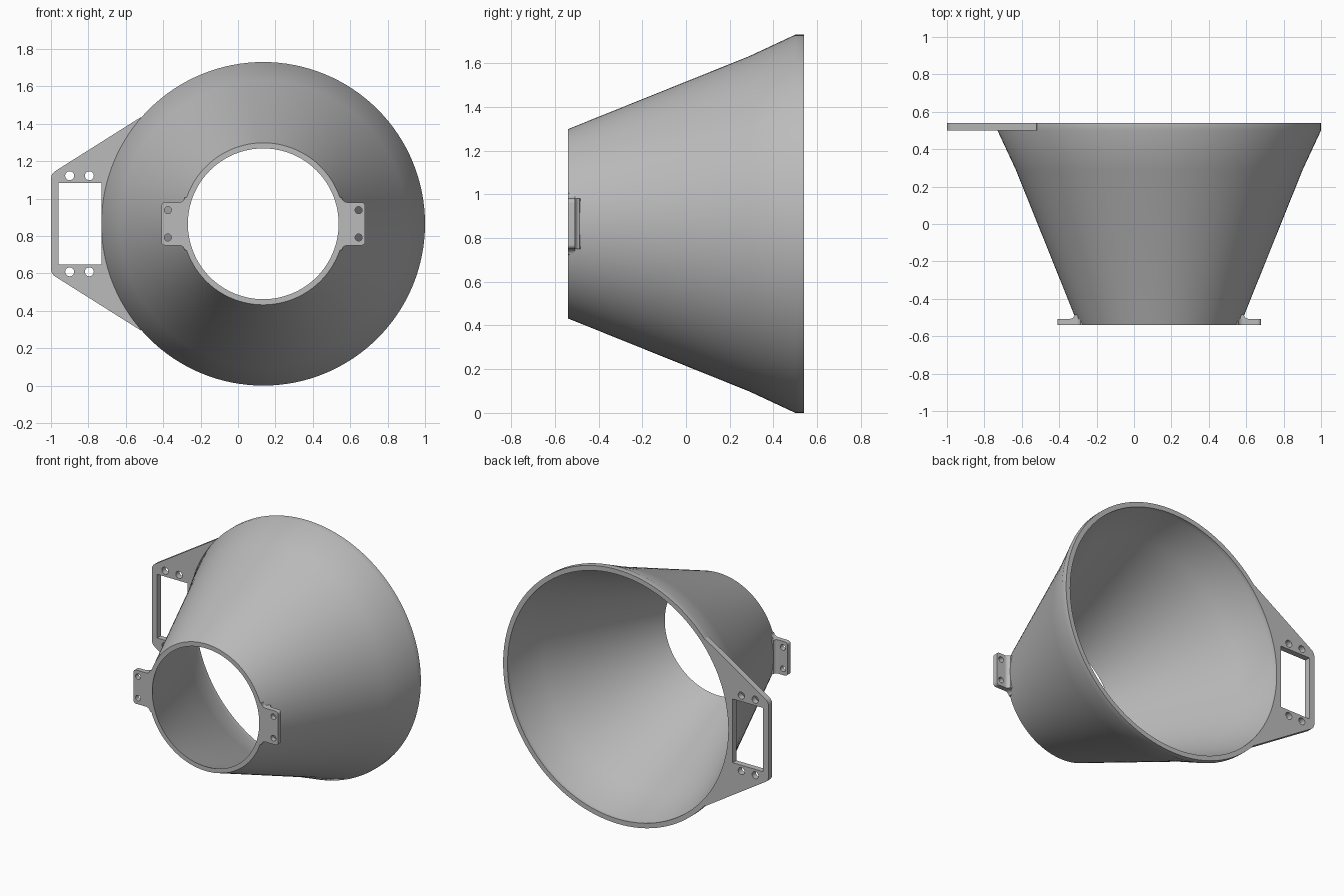
import bpy, bmesh
from math import sin, cos, pi, radians, asin
from mathutils import Matrix, Vector

cube = bpy.data.objects.get("Cube")
if cube:
    bpy.data.objects.remove(cube)

CX, CZ = 0.135, 0.865          # funnel axis
Y0, Y1 = -0.54, 0.54           # front and back ends

grey = bpy.data.materials.new("plain grey")
grey.use_nodes = True
grey.diffuse_color = (0.5, 0.5, 0.5, 1)
grey.node_tree.nodes["Principled BSDF"].inputs["Base Color"].default_value = (0.5, 0.5, 0.5, 1)


def activate(ob):
    bpy.ops.object.select_all(action='DESELECT')
    ob.select_set(True)
    bpy.context.view_layer.objects.active = ob


def finish(ob):
    ob.data.materials.clear()
    ob.data.materials.append(grey)
    activate(ob)
    bpy.ops.object.shade_smooth_by_angle(angle=radians(30))


def arc(x, z, r, a0, a1, n):
    """Points on an arc, angles in degrees."""
    return [(x + r * cos(radians(a0 + (a1 - a0) * i / n)),
             z + r * sin(radians(a0 + (a1 - a0) * i / n))) for i in range(n + 1)]


def hole(x, z, r):
    return arc(x, z, r, 0, 345, 23)


def plate(name, loops, y_front, y_back):
    """Flat plate from an outline and its cutouts, lying across the funnel axis."""
    cu = bpy.data.curves.new(name, 'CURVE')
    cu.dimensions = '2D'
    cu.fill_mode = 'BOTH'
    cu.extrude = (y_back - y_front) / 2
    for loop in loops:
        sp = cu.splines.new('POLY')
        sp.points.add(len(loop) - 1)
        for p, (x, z) in zip(sp.points, loop):
            p.co = (x, z, 0, 1)
        sp.use_cyclic_u = True
    ob = bpy.data.objects.new(name, cu)
    bpy.context.collection.objects.link(ob)
    activate(ob)
    bpy.ops.object.convert(target='MESH')
    ob = bpy.context.object
    ob.data.transform(Matrix.Translation((CX, (y_front + y_back) / 2, CZ))
                      @ Matrix.Rotation(pi / 2, 4, 'X'))
    finish(ob)
    return ob


# Funnel: wall section spun around the axis
section = [(0.433, Y0), (0.767, 0.29), (0.865, 0.50), (0.865, Y1),
           (0.832, Y1), (0.832, 0.51), (0.737, 0.29), (0.403, Y0)]
bm = bmesh.new()
vs = [bm.verts.new((CX + r, y, CZ)) for r, y in section]
es = [bm.edges.new((vs[i], vs[i - 1])) for i in range(len(vs))]
bmesh.ops.spin(bm, geom=vs + es, cent=(CX, 0, CZ), axis=(0, 1, 0),
               angle=2 * pi, steps=128)
bmesh.ops.remove_doubles(bm, verts=bm.verts, dist=1e-4)
bmesh.ops.recalc_face_normals(bm, faces=bm.faces)
me = bpy.data.meshes.new("funnel")
bm.to_mesh(me)
bm.free()
funnel = bpy.data.objects.new("funnel", me)
bpy.context.collection.objects.link(funnel)
finish(funnel)

# Side bracket: tapered plate with a window and four holes (relative to the axis)
top = arc(-1.085, 0.24, 0.05, 120, 180, 6)
outline = (arc(0, 0, 0.85, 220, 140, 40) + [(-0.655, 0.57)] + top
           + [(x, -z) for x, z in reversed(top)] + [(-0.655, -0.57)])
window = [(-1.095, -0.217), (-0.865, -0.217), (-0.865, 0.217), (-1.095, 0.217)]
holes = [hole(x, z, 0.024) for x in (-1.035, -0.93) for z in (-0.257, 0.257)]
plate("side_bracket", [outline, window] + holes, 0.50, Y1)

# Front mounting ears with filleted gussets, one per side
W, T = 0.115, 0.545            # half width and reach of an ear
ear_back = -0.507
inner = 0.42
half = arc(T - 0.02, W - 0.02, 0.02, 0, 90, 6) + arc(0.45, W + 0.03, 0.03, 270, 190, 6)
a = asin((W + 0.03) / inner) * 180 / pi
root = arc(0, 0, inner, a, -a, 16)
ear_outline = half + root + [(x, -z) for x, z in reversed(half)]
for side, name in ((1, "left"), (-1, "right")):
    loops = [ear_outline] + [hole(0.51, z, 0.019) for z in (-0.073, 0.073)]
    plate(name + "_ear", [[(side * x, z) for x, z in lp] for lp in loops], Y0, ear_back)

    # Gusset blending the back of the ear into the funnel wall
    prof = [(0.433, ear_back)] + arc(0.478, ear_back + 0.025, 0.025, 270, 190, 6) + [(0.437, ear_back + 0.025)]
    bm = bmesh.new()
    f = bm.faces.new([bm.verts.new((CX + side * x, y, CZ - W)) for x, y in prof])
    ext = bmesh.ops.extrude_face_region(bm, geom=[f])
    bmesh.ops.translate(bm, vec=Vector((0, 0, 2 * W)),
                        verts=[v for v in ext["geom"] if isinstance(v, bmesh.types.BMVert)])
    bmesh.ops.recalc_face_normals(bm, faces=bm.faces)
    me = bpy.data.meshes.new(name + "_gusset")
    bm.to_mesh(me)
    bm.free()
    gusset = bpy.data.objects.new(name + "_gusset", me)
    bpy.context.collection.objects.link(gusset)
    finish(gusset)
